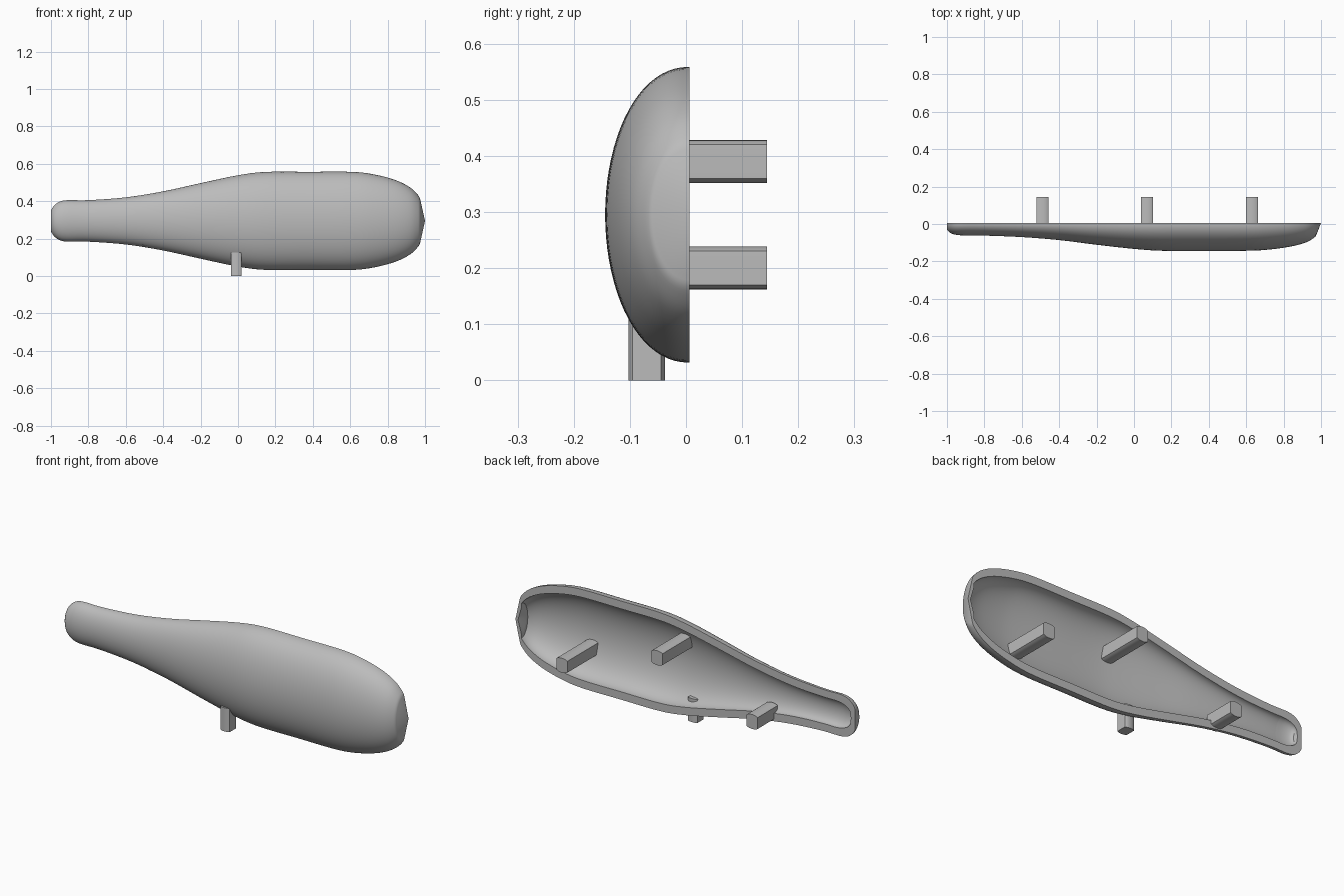
import bpy
import bmesh
from math import sin, cos, pi
from mathutils import Vector

cube = bpy.data.objects.get("Cube")
if cube:
    bpy.data.objects.remove(cube)

grey = bpy.data.materials.new("plain grey")
grey.use_nodes = True
colour = (0.5, 0.5, 0.5, 1)
grey.diffuse_color = colour
grey.node_tree.nodes["Principled BSDF"].inputs["Base Color"].default_value = colour

AXIS_Z, RIM_Y = 0.295, 0.006
ARC, STEPS = 40, 5


def finish(name, bm, angle=0.6):
    bmesh.ops.remove_doubles(bm, verts=bm.verts, dist=0.0002)
    bmesh.ops.recalc_face_normals(bm, faces=bm.faces)
    mesh = bpy.data.meshes.new(name)
    bm.to_mesh(mesh)
    bm.free()
    mesh.materials.append(grey)
    obj = bpy.data.objects.new(name, mesh)
    bpy.context.collection.objects.link(obj)
    bpy.ops.object.select_all(action='DESELECT')
    obj.select_set(True)
    bpy.context.view_layer.objects.active = obj
    bpy.ops.object.shade_smooth_by_angle(angle=angle)
    return obj


def spline(points):
    """Catmull-Rom curve through the profile stations."""
    pts = [Vector(p) for p in points]
    out = []
    for i in range(len(pts) - 1):
        a, b, c, d = pts[max(i - 1, 0)], pts[i], pts[i + 1], pts[min(i + 2, len(pts) - 1)]
        for s in range(STEPS):
            t = s / STEPS
            out.append(b + (c - a) * t / 2 + (a * 2 - b * 5 + c * 4 - d) * t * t / 2
                       + (b * 3 - a - c * 3 + d) * t ** 3 / 2)
    return out + [pts[-1]]


def half_rings(bm, stations):
    rings = []
    for x, r, d in stations:
        ring = []
        for k in range(ARC + 1):
            a = pi * k / ARC
            bulge = max(sin(a), 0) ** 0.94
            ring.append(bm.verts.new((x, RIM_Y - d * bulge, AXIS_Z + r * cos(a))))
        rings.append(ring)
    for p, q in zip(rings, rings[1:]):
        for k in range(ARC):
            bm.faces.new((p[k], p[k + 1], q[k + 1], q[k]))
    return rings


# Hollow half shell: stations of x, half height, depth
profile = [(-1, 0.055, 0.035), (-0.985, 0.08, 0.052), (-0.955, 0.102, 0.063),
           (-0.91, 0.111, 0.067), (-0.8, 0.111, 0.068), (-0.6, 0.126, 0.076),
           (-0.4, 0.158, 0.092), (-0.2, 0.202, 0.117), (0, 0.244, 0.139),
           (0.15, 0.262, 0.149), (0.38, 0.2625, 0.15), (0.6, 0.2625, 0.149),
           (0.72, 0.25, 0.143), (0.84, 0.219, 0.126), (0.92, 0.179, 0.104),
           (0.965, 0.135, 0.078), (0.976, 0.108, 0.062)]
outer = spline(profile)
inner = []
for x, r, d in outer:
    ri = max(r - 0.042, r * 0.64)
    inner.append((x + 0.03 if x < -0.9 else min(x, 0.965), ri, d * ri / r))
shell = bmesh.new()
rings_out, rings_in = half_rings(shell, outer), half_rings(shell, inner)
for side in (0, ARC):
    for i in range(len(outer) - 1):
        shell.faces.new((rings_out[i][side], rings_out[i + 1][side],
                         rings_in[i + 1][side], rings_in[i][side]))
# Slanted end facets, closed at the rim by thin strips
for end, x_out, x_in in ((0, -1, -0.975), (-1, 1, 0.985)):
    tips = []
    for rings, x in ((rings_out, x_out), (rings_in, x_in)):
        tip = shell.verts.new((x, RIM_Y, AXIS_Z))
        ring = rings[end]
        for k in range(ARC):
            shell.faces.new((ring[k], ring[k + 1], tip))
        tips.append(tip)
    for side in (0, ARC):
        shell.faces.new((rings_out[end][side], tips[0], tips[1], rings_in[end][side]))
finish("half_shell", shell)


# Pegs: rounded bars with flat sides
def peg(name, start, end, half_w, half_h, up):
    start, end, up = Vector(start), Vector(end), Vector(up)
    side = (end - start).normalized().cross(up)
    outline = []
    for k in range(24):
        a = 2 * pi * (k + 0.5) / 24
        c, s = cos(a), sin(a)
        w = max(-1, min(1, c * 1.25))
        outline.append(side * half_w * w + up * half_h * (abs(s) ** 0.5) * (1 if s > 0 else -1))
    bm = bmesh.new()
    low = [bm.verts.new(start + p) for p in outline]
    high = [bm.verts.new(end + p) for p in outline]
    bm.faces.new(low)
    bm.faces.new(high)
    for k in range(24):
        n = (k + 1) % 24
        bm.faces.new((low[k], low[n], high[n], high[k]))
    finish(name, bm)


for name, x, z, y in (("neck_peg", -0.49, 0.2, -0.025), ("middle_peg", 0.07, 0.39, -0.11),
                      ("end_peg", 0.63, 0.2, -0.115)):
    peg(name, (x, y, z), (x, 0.144, z), 0.0325, 0.0385, (0, 0, 1))
peg("lower_stub", (-0.009, -0.07, 0), (-0.009, -0.07, 0.125), 0.0275, 0.033, (0, 1, 0))
